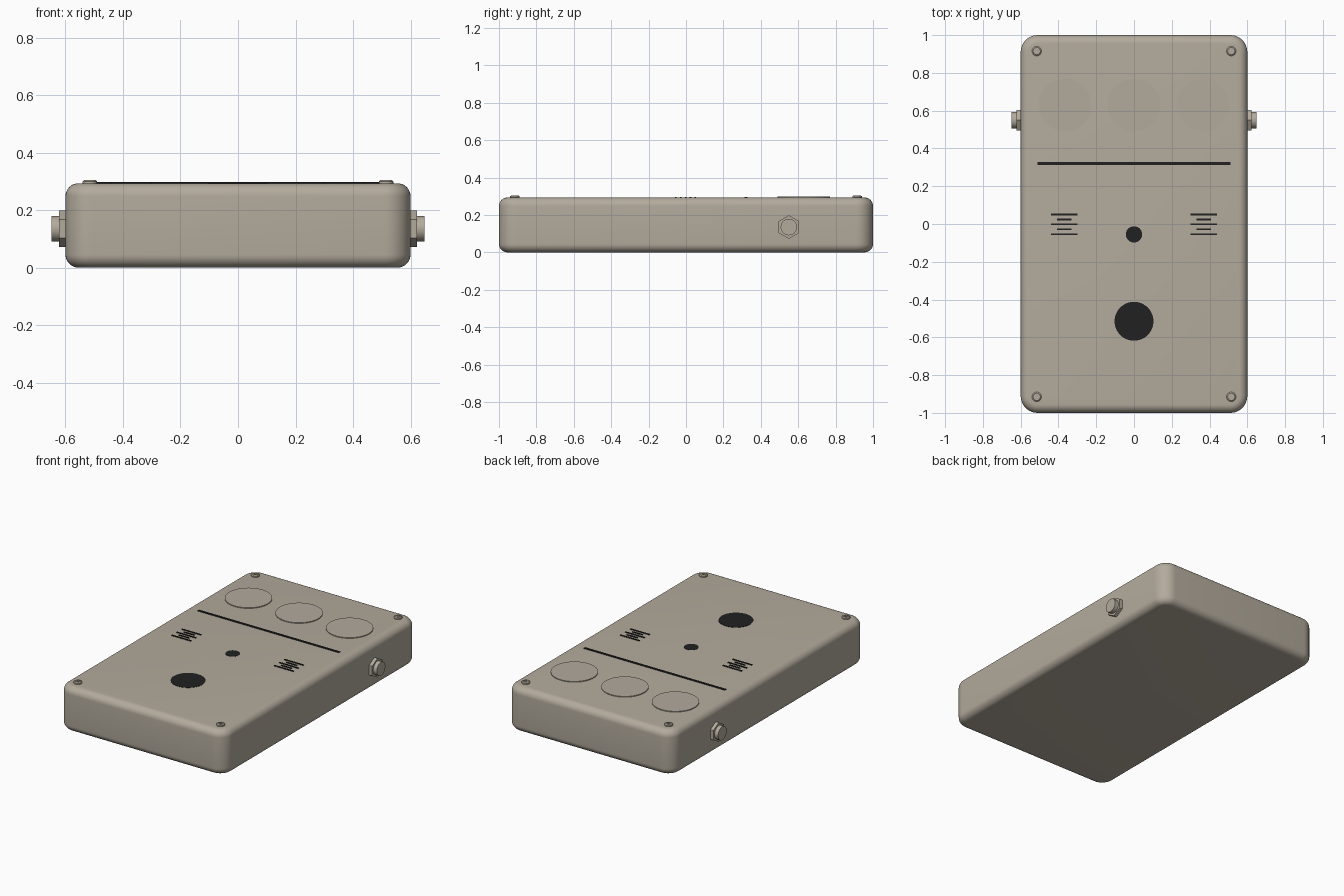
import bpy, bmesh
from math import pi, radians
from mathutils import Matrix

old = bpy.data.objects.get("Cube")
if old:
    bpy.data.objects.remove(old, do_unlink=True)

TOP = 0.293


def make_material(name, rgb):
    mat = bpy.data.materials.new(name)
    mat.use_nodes = True
    color = (*rgb, 1)
    mat.diffuse_color = color
    mat.node_tree.nodes["Principled BSDF"].inputs["Base Color"].default_value = color
    return mat


beige = make_material("warm beige", (0.45, 0.405, 0.335))
black = make_material("soft black", (0.015, 0.015, 0.015))


def finish(bm, name, mat, smooth=True):
    bmesh.ops.recalc_face_normals(bm, faces=bm.faces)
    mesh = bpy.data.meshes.new(name)
    bm.to_mesh(mesh)
    bm.free()
    mesh.materials.append(mat)
    obj = bpy.data.objects.new(name, mesh)
    bpy.context.collection.objects.link(obj)
    if smooth:
        bpy.ops.object.select_all(action='DESELECT')
        obj.select_set(True)
        bpy.context.view_layer.objects.active = obj
        bpy.ops.object.shade_smooth_by_angle(angle=radians(35))
    return obj


def add_box(bm, center, size):
    m = Matrix.Translation(center) @ Matrix.Diagonal((*size, 1))
    return bmesh.ops.create_cube(bm, size=1, matrix=m)["verts"]


def add_disc(bm, center, radius, depth, sides=48, turn=Matrix(), r_top=None):
    m = Matrix.Translation(center) @ turn
    bmesh.ops.create_cone(bm, cap_ends=True, segments=sides, radius1=radius,
                          radius2=r_top or radius, depth=depth, matrix=m)


def disc(name, x, y, radius, height, mat):
    bm = bmesh.new()
    add_disc(bm, (x, y, TOP + height / 2 - 0.001), radius, height + 0.002, 64)
    return finish(bm, name, mat)


# Enclosure: rounded corners first, then softened top and bottom rims
bm = bmesh.new()
add_box(bm, (0, 0, TOP / 2), (1.2, 2, TOP))
upright = [e for e in bm.edges if abs(e.verts[0].co.z - e.verts[1].co.z) > 0.1]
bmesh.ops.bevel(bm, geom=upright, offset=0.09, segments=10, profile=0.5, affect='EDGES')
rims = [e for e in bm.edges if abs(e.verts[0].co.z - e.verts[1].co.z) < 0.001]
bmesh.ops.bevel(bm, geom=rims, offset=0.045, segments=8, profile=0.5, affect='EDGES')
finish(bm, "enclosure", beige)

# Knob pads, indicator and foot switch discs
for label, x in (("left", 0.365), ("middle", 0), ("right", -0.365)):
    disc(label + "_knob_pad", x, 0.63, 0.14, 0.005, beige)
disc("indicator_light", 0, -0.055, 0.043, 0.0015, black)
disc("foot_switch", 0, -0.515, 0.103, 0.0015, black)

# Divider stripe
bm = bmesh.new()
add_box(bm, (0, 0.32, TOP + 0.001), (1.02, 0.015, 0.006))
finish(bm, "divider_stripe", black, False)

for side, s in (("left", 1), ("right", -1)):
    # Vent slits alternate long and short
    bm = bmesh.new()
    for i in range(5):
        width = 0.076 if i % 2 else 0.14
        add_box(bm, (s * 0.37, 0.05 - i * 0.026, TOP + 0.001), (width, 0.009, 0.006))
    finish(bm, side + "_vent_slits", black, False)

    # Side jack: hexagonal nut with a round plug
    turn = Matrix.Rotation(s * pi / 2, 4, 'Y')
    hex_turn = turn @ Matrix.Rotation(pi / 2, 4, 'Z')
    bm = bmesh.new()
    add_disc(bm, (s * 0.608, 0.55, 0.135), 0.063, 0.028, 6, hex_turn)
    finish(bm, side + "_jack_nut", beige, False)
    bm = bmesh.new()
    add_disc(bm, (s * 0.627, 0.55, 0.135), 0.044, 0.042, 40, turn)
    finish(bm, side + "_jack_plug", beige)

# Corner screws with crossed recesses
for end, y, angles in (("back", 0.915, (30, 0)), ("front", -0.915, (10, 45))):
    for side, x, angle in (("left", 0.515, angles[0]), ("right", -0.515, angles[1])):
        name = f"{end}_{side}_screw"
        bm = bmesh.new()
        add_disc(bm, (x, y, 0.295), 0.025, 0.01, 32)
        add_disc(bm, (x, y, 0.3025), 0.025, 0.005, 32, r_top=0.019)
        bmesh.ops.remove_doubles(bm, verts=bm.verts, dist=0.0001)
        inner = [f for f in bm.faces if abs(f.calc_center_median().z - 0.3) < 0.0001
                 and len(f.verts) > 4]
        bmesh.ops.delete(bm, geom=inner, context='FACES_ONLY')
        head = finish(bm, name, beige)

        bm = bmesh.new()
        arm = 0.014
        add_box(bm, (0, 0, 0), (2 * arm, 0.006, 0.012))
        for sy in (-1, 1):
            add_box(bm, (0, sy * (arm + 0.003) / 2, 0), (0.006, arm - 0.003, 0.012))
        bmesh.ops.rotate(bm, verts=bm.verts, matrix=Matrix.Rotation(radians(angle), 3, 'Z'))
        bmesh.ops.translate(bm, verts=bm.verts, vec=(x, y, 0.304))
        cutter = finish(bm, name + "_cutter", beige, False)
        cut = head.modifiers.new("cross recess", 'BOOLEAN')
        cut.object = cutter
        cut.operation = 'DIFFERENCE'
        cut.solver = 'EXACT'
        cut.use_self = True
        bpy.context.view_layer.objects.active = head
        bpy.ops.object.modifier_apply(modifier=cut.name)
        bpy.data.objects.remove(cutter, do_unlink=True)
